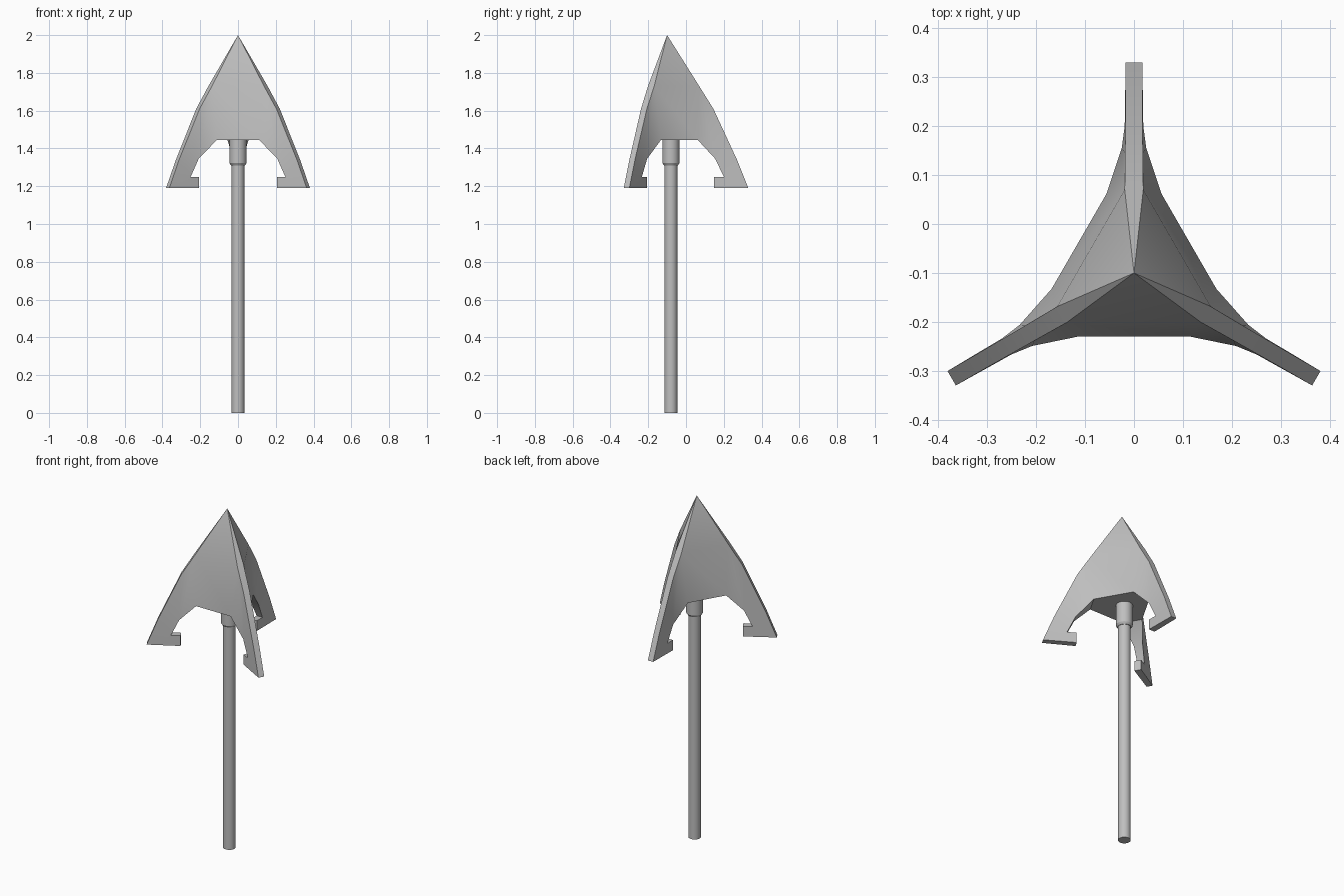
import bpy, bmesh
from math import sin, cos, pi, radians
from mathutils import Vector

if "Cube" in bpy.data.objects:
    bpy.data.objects.remove(bpy.data.objects["Cube"])

metal = bpy.data.materials.new("grey_metal")
metal.use_nodes = True
GREY = (0.52, 0.52, 0.52, 1)
metal.diffuse_color = GREY
metal.node_tree.nodes["Principled BSDF"].inputs["Base Color"].default_value = GREY

HEAD_Y, SHAFT_Y, TOP = -0.1, -0.08, 2.0


def finish(name, bm):
    bmesh.ops.recalc_face_normals(bm, faces=bm.faces)
    mesh = bpy.data.meshes.new(name)
    bm.to_mesh(mesh)
    bm.free()
    obj = bpy.data.objects.new(name, mesh)
    bpy.context.collection.objects.link(obj)
    mesh.materials.append(metal)
    bpy.ops.object.select_all(action="DESELECT")
    obj.select_set(True)
    bpy.context.view_layer.objects.active = obj
    bpy.ops.object.shade_smooth_by_angle(angle=radians(30))
    return obj


# Barb outline: (distance from axis, half thickness, height)
outer = [(0.17, 0.019, 1.73), (0.245, 0.018, 1.61),
         (0.37, 0.017, 1.34), (0.43, 0.017, 1.19)]
inner = [(0.248, 0.019, 1.19), (0.248, 0.019, 1.25), (0.30, 0.019, 1.25),
         (0.255, 0.025, 1.345), (0.162, 0.056, 1.445)]
outline = outer + inner
LAST = len(outline) - 1
side_faces = [(0, 1, 7, 8), (1, 2, 6, 7), (2, 3, 4, 5, 6)]

# Arrowhead: three hooked barbs joined by sloping panels
bm = bmesh.new()
tip = bm.verts.new((0, HEAD_Y, TOP))
barbs = []
for k in range(3):
    a = pi / 2 + k * 2 * pi / 3
    along, across = Vector((cos(a), sin(a), 0)), Vector((-sin(a), cos(a), 0))
    sides = []
    for s in (-1, 1):
        sides.append([bm.verts.new(along * r + across * s * w + Vector((0, HEAD_Y, z)))
                      for r, w, z in outline])
    right, left = sides
    for side in sides:
        for f in side_faces:
            bm.faces.new([side[i] for i in f])
    for i in range(LAST):
        bm.faces.new((right[i], right[i + 1], left[i + 1], left[i]))
    bm.faces.new((tip, right[0], left[0]))
    barbs.append(sides)

# Panels between neighbouring barbs, and the flat underside
underside = []
for k in range(3):
    left, right = barbs[k][1], barbs[(k + 1) % 3][0]
    bm.faces.new((tip, left[0], right[0]))
    bm.faces.new((left[0], left[LAST], right[LAST], right[0]))
    underside += [left[LAST], right[LAST]]
bm.faces.new(underside)
finish("arrowhead", bm)


# Round parts turned from a (radius, height) profile
def turned(name, profile, sides=24):
    bm = bmesh.new()
    rings = [[bm.verts.new((r * cos(2 * pi * i / sides),
                            SHAFT_Y + r * sin(2 * pi * i / sides), z))
              for i in range(sides)] for r, z in profile]
    for low, high in zip(rings, rings[1:]):
        for i in range(sides):
            j = (i + 1) % sides
            bm.faces.new((low[i], low[j], high[j], high[i]))
    bm.faces.new(rings[0])
    bm.faces.new(rings[-1])
    return finish(name, bm)


turned("shaft", [(0.034, 0), (0.034, 1.35)])
turned("collar", [(0.037, 1.31), (0.045, 1.322), (0.045, 1.46)])
